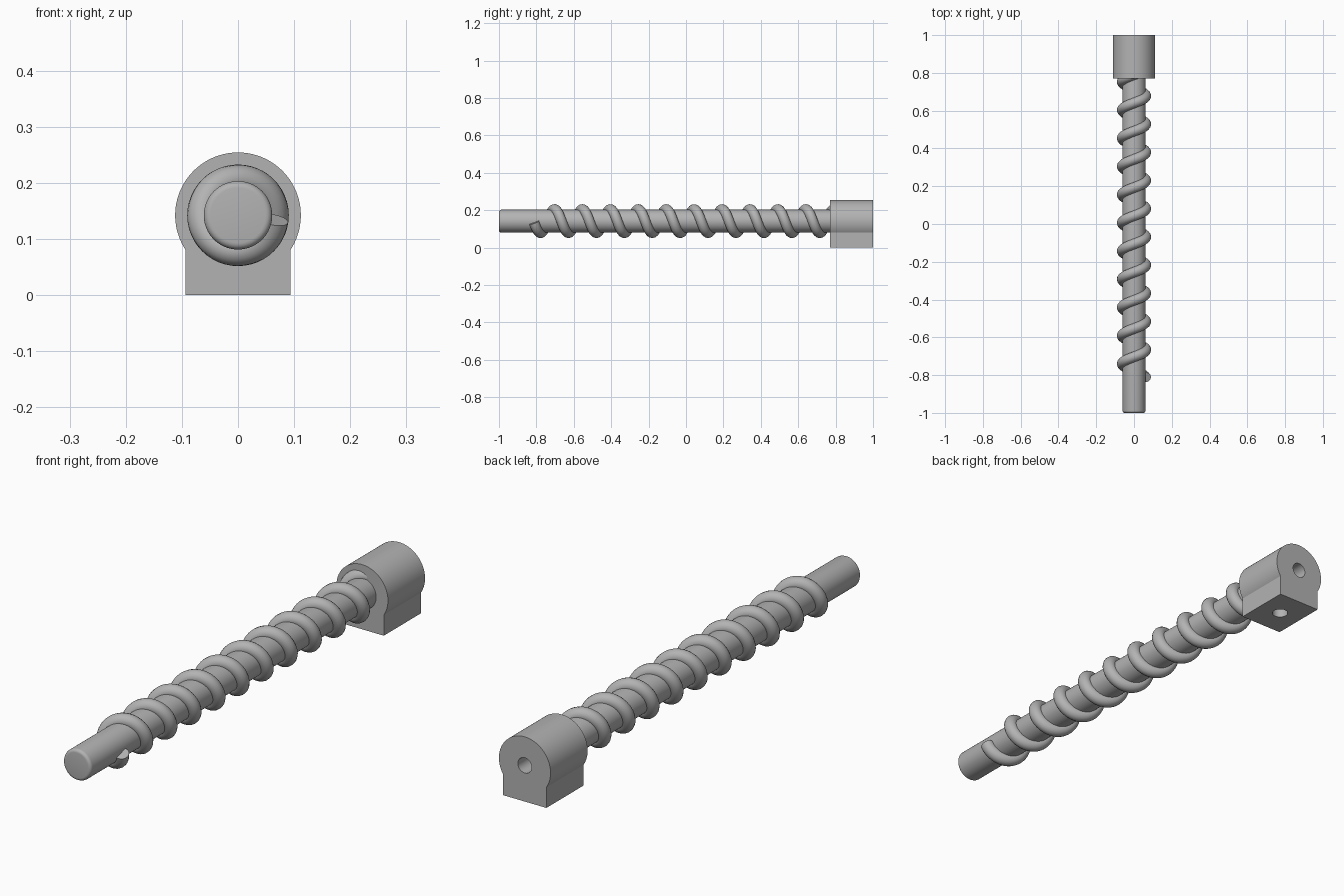
import bpy
import math
from mathutils import Matrix, Vector

cube = bpy.data.objects.get("Cube")
if cube:
    bpy.data.objects.remove(cube, do_unlink=True)

AXIS_Z = 0.142          # height of the shaft axis
BLOCK_FRONT, BLOCK_BACK = 0.77, 1.0

grey = bpy.data.materials.new("plain grey")
grey.use_nodes = True
grey.diffuse_color = (0.45, 0.45, 0.45, 1)
grey.node_tree.nodes["Principled BSDF"].inputs["Base Color"].default_value = grey.diffuse_color


def activate(obj):
    bpy.ops.object.select_all(action="DESELECT")
    obj.select_set(True)
    bpy.context.view_layer.objects.active = obj


def finish(obj, angle=35):
    obj.data.materials.clear()
    obj.data.materials.append(grey)
    activate(obj)
    bpy.ops.object.shade_smooth_by_angle(angle=math.radians(angle))


def new_object(name, data):
    obj = bpy.data.objects.new(name, data)
    bpy.context.collection.objects.link(obj)
    return obj


def rod(name, radius, start, end, sides=64):
    """Capped cylinder between two points."""
    start, end = Vector(start), Vector(end)
    bpy.ops.mesh.primitive_cylinder_add(vertices=sides, radius=radius, depth=(end - start).length)
    obj = bpy.context.object
    obj.name = name
    turn = (end - start).to_track_quat("Z", "Y").to_matrix().to_4x4()
    obj.data.transform(Matrix.Translation((start + end) / 2) @ turn)
    return obj


# Shaft with a rounded front rim
shaft = rod("shaft", 0.061, (0, -1, AXIS_Z), (0, 0.8, AXIS_Z))
bevel = shaft.modifiers.new("rounded rim", "BEVEL")
bevel.width = 0.012
bevel.segments = 5
bevel.limit_method = "ANGLE"
activate(shaft)
bpy.ops.object.modifier_apply(modifier=bevel.name)
finish(shaft)

# Spiral thread: round tube along a helix
PITCH, TURNS, STEPS = 0.1493, 10.85, 48
START_TURN = 0.02
curve = bpy.data.curves.new("thread", "CURVE")
curve.dimensions = "3D"
curve.bevel_depth = 0.027
curve.bevel_resolution = 6
curve.use_fill_caps = True
count = int(TURNS * STEPS)
spline = curve.splines.new("POLY")
spline.points.add(count - 1)
for i, point in enumerate(spline.points):
    turn = START_TURN + i / STEPS
    a = -math.tau * turn
    point.co = (0.0635 * math.cos(a), -0.815 + PITCH * turn, AXIS_Z + 0.0635 * math.sin(a), 1)
thread = new_object("thread", curve)
activate(thread)
bpy.ops.object.convert(target="MESH")
finish(bpy.context.object, 50)

# End block: round head on a straight foot, extruded along the axis
HEAD, HALF_FOOT = 0.112, 0.094
join = -math.acos(HALF_FOOT / HEAD)
SEGMENTS = 72
outline = [(-HALF_FOOT, 0), (HALF_FOOT, 0)]
for i in range(SEGMENTS + 1):
    a = join + (math.pi - 2 * join) * i / SEGMENTS
    outline.append((HEAD * math.cos(a), AXIS_Z + HEAD * math.sin(a)))
n = len(outline)
verts = [(x, y, z) for y in (BLOCK_FRONT, BLOCK_BACK) for x, z in outline]
faces = [tuple(range(n)), tuple(reversed(range(n, 2 * n)))]
faces += [(i, i + n, (i + 1) % n + n, (i + 1) % n) for i in range(n)]
mesh = bpy.data.meshes.new("end_block")
mesh.from_pydata(verts, [], faces)
end_block = new_object("end_block", mesh)

# Blind holes in the back and the underside of the block
mid = (BLOCK_FRONT + BLOCK_BACK) / 2
cutters = [
    rod("back_hole_cutter", 0.03, (0, 0.92, AXIS_Z), (0, 1.05, AXIS_Z), 40),
    rod("bottom_hole_cutter", 0.03, (0, mid, -0.05), (0, mid, 0.09), 40),
]
for cutter in cutters:
    cut = end_block.modifiers.new("hole", "BOOLEAN")
    cut.operation = "DIFFERENCE"
    cut.solver = "EXACT"
    cut.object = cutter
    activate(end_block)
    bpy.ops.object.modifier_apply(modifier=cut.name)
    bpy.data.objects.remove(cutter, do_unlink=True)
finish(end_block, 25)
